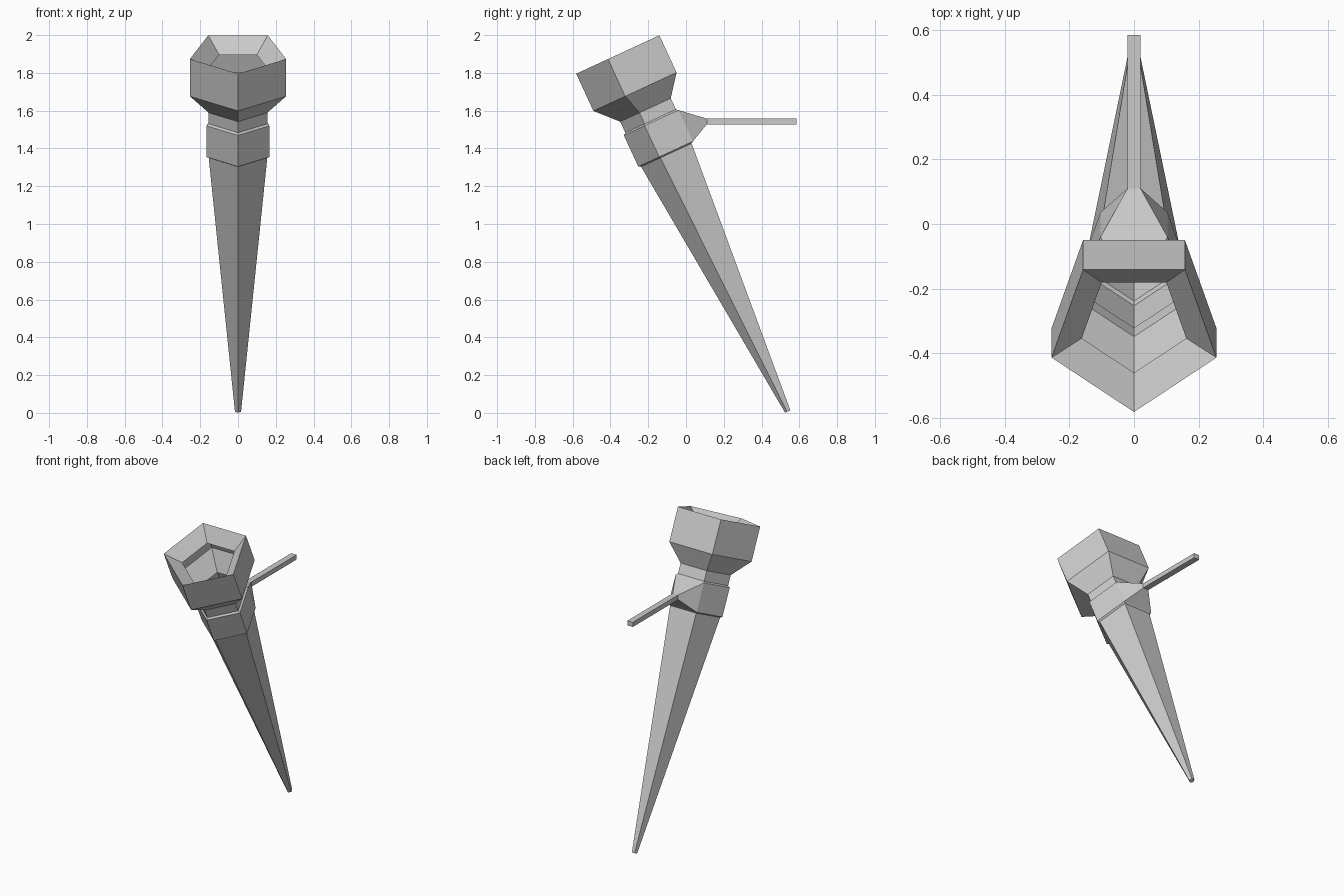
import bpy, bmesh, math
from mathutils import Vector

if "Cube" in bpy.data.objects:
    bpy.data.objects.remove(bpy.data.objects["Cube"])

TILT = math.radians(24.8)
U = Vector((0, math.cos(TILT), math.sin(TILT)))    # local "back" direction
W = Vector((0, -math.sin(TILT), math.cos(TILT)))   # local "up" along the shaft
TIP = Vector((0, 0.54, 0.008))


def pentagon(r, s):
    """Five-sided ring of radius r at distance s along the leaning axis."""
    pts = []
    for i in range(5):
        a = math.radians(-90 + 72 * i)
        pts.append(TIP + Vector((r * math.cos(a), 0, 0)) + U * (r * math.sin(a)) + W * s)
    return pts


def rect(hx, low, high):
    """Four corners of a rectangle between a low and a high (y, z) point."""
    return [Vector((x, *p)) for x, p in ((-hx, low), (hx, low), (hx, high), (-hx, high))]


def loft(name, rings, cap_start=False, cap_end=False, flip=False):
    bm = bmesh.new()
    loops = [[bm.verts.new(p) for p in ring] for ring in rings]
    for a, b in zip(loops, loops[1:]):
        n = len(a)
        for i in range(n):
            j = (i + 1) % n
            bm.faces.new((a[i], a[j], b[j], b[i]))
    if cap_start:
        bm.faces.new(loops[0][::-1])
    if cap_end:
        bm.faces.new(loops[-1])
    if flip:
        bmesh.ops.reverse_faces(bm, faces=bm.faces[:])
    mesh = bpy.data.meshes.new(name)
    bm.to_mesh(mesh)
    bm.free()
    obj = bpy.data.objects.new(name, mesh)
    bpy.context.collection.objects.link(obj)
    return obj


# Torch shell: spike, collar, neck, cup and inward sloping open rim
profile = [
    (0.017, 0.0), (0.163, 1.502),                   # tapered spike
    (0.176, 1.509), (0.176, 1.691),                 # collar
    (0.163, 1.700), (0.163, 1.765),                 # neck
    (0.268, 1.876), (0.268, 2.093), (0.170, 2.016)  # cup and rim
]
loft("torch_body", [pentagon(r, s) for r, s in profile], cap_start=True)

# Wall bracket: tapers from the collar's back face into a thin level bar
low, high = pentagon(0.176, 1.509)[2], pentagon(0.176, 1.691)[2]
rings = [
    rect(low.x, low.yz, high.yz),
    rect(0.02, (0.11, 1.527), (0.11, 1.558)),
    rect(0.02, (0.585, 1.527), (0.585, 1.558)),
]
loft("wall_bracket", rings, cap_end=True, flip=True)
